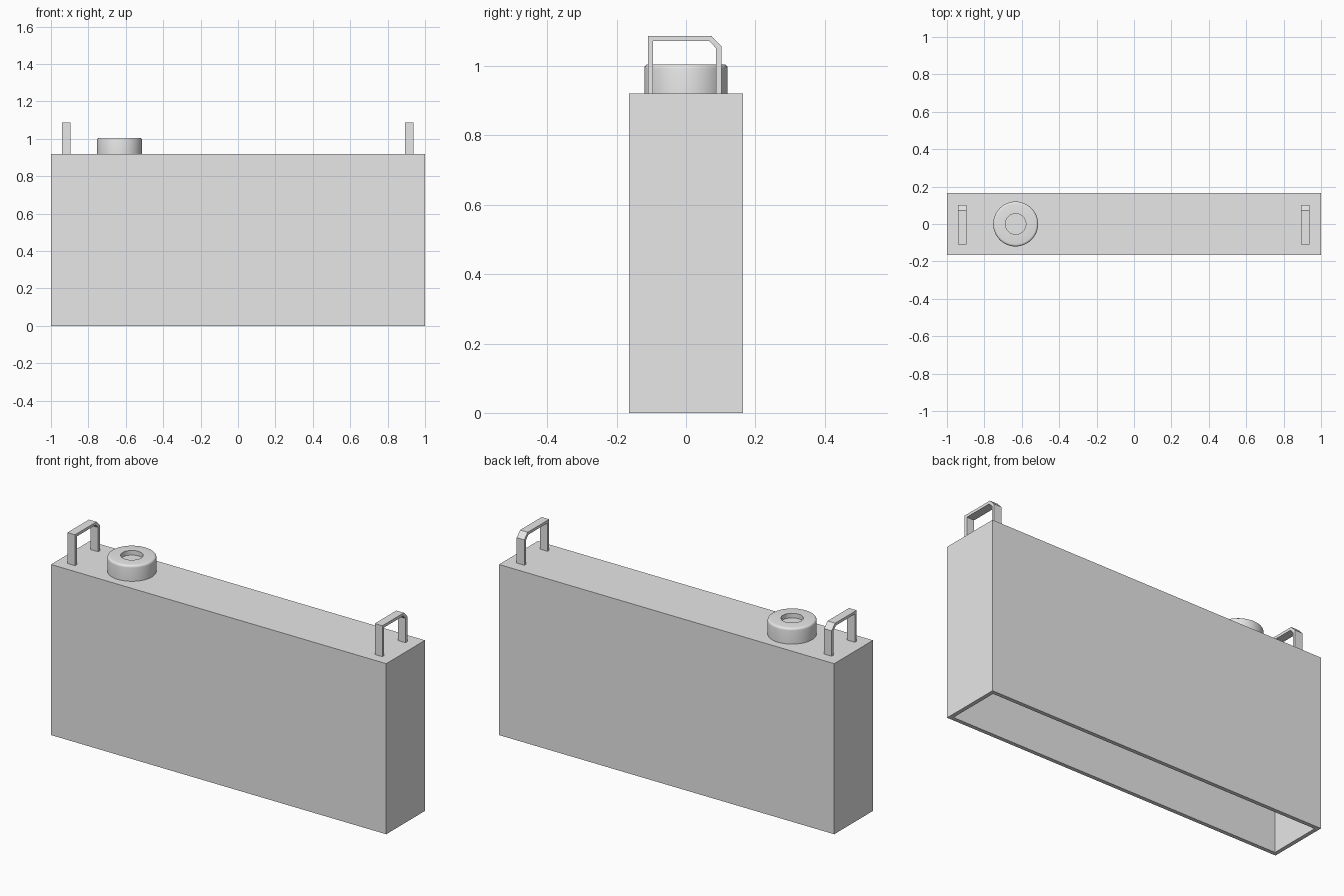
import bpy, bmesh, math
from mathutils import Vector

cube = bpy.data.objects.get("Cube")
if cube:
    bpy.data.objects.remove(cube, do_unlink=True)

grey = bpy.data.materials.new("light_grey")
grey.use_nodes = True
grey.diffuse_color = (0.8, 0.8, 0.8, 1)
grey.node_tree.nodes["Principled BSDF"].inputs["Base Color"].default_value = (0.8, 0.8, 0.8, 1)

BODY_TOP = 0.92
HALF_DEPTH = 0.165
WALL = 0.03


def add_object(name, bm):
    bmesh.ops.recalc_face_normals(bm, faces=bm.faces)
    mesh = bpy.data.meshes.new(name)
    bm.to_mesh(mesh)
    bm.free()
    mesh.materials.append(grey)
    obj = bpy.data.objects.new(name, mesh)
    bpy.context.collection.objects.link(obj)
    return obj


# Hollow body, open at the bottom: inset the underside and push it up inside
bm = bmesh.new()
bmesh.ops.create_cube(bm, size=1)
for v in bm.verts:
    v.co = Vector((v.co.x * 2, v.co.y * 2 * HALF_DEPTH, (v.co.z + 0.5) * BODY_TOP))
bm.normal_update()
underside = min(bm.faces, key=lambda f: f.calc_center_median().z)
bmesh.ops.inset_region(bm, faces=[underside], thickness=WALL)
ceiling = bmesh.ops.extrude_face_region(bm, geom=[underside])
for v in ceiling["geom"]:
    if isinstance(v, bmesh.types.BMVert):
        v.co.z = BODY_TOP - WALL
if underside.is_valid:
    bmesh.ops.delete(bm, geom=[underside], context="FACES")
add_object("tank_body", bm)

# Round cap with a softened rim and a shallow recess, spun from a profile
R, RIM, HOLE, TOP, FLOOR = 0.12, 0.012, 0.055, 1.005, 0.98
profile = [(R, BODY_TOP)]
for i in range(5):
    a = math.radians(22.5 * i)
    profile.append((R - RIM + RIM * math.cos(a), TOP - RIM + RIM * math.sin(a)))
profile += [(HOLE, TOP), (HOLE, FLOOR), (0, FLOOR)]
bm = bmesh.new()
points = [bm.verts.new((r, 0, z)) for r, z in profile]
edges = [bm.edges.new(pair) for pair in zip(points, points[1:])]
bmesh.ops.spin(bm, geom=points + edges, cent=(0, 0, 0), axis=(0, 0, 1),
               angle=math.tau, steps=48, use_duplicate=False)
bmesh.ops.remove_doubles(bm, verts=bm.verts, dist=0.0001)
cap = add_object("filler_cap", bm)
cap.location.x = -0.633
bpy.ops.object.select_all(action="DESELECT")
cap.select_set(True)
bpy.context.view_layer.objects.active = cap
bpy.ops.object.shade_smooth_by_angle(angle=math.radians(35))

# Flat strap handles with one chamfered corner at the back
outer = [(-0.11, BODY_TOP), (-0.11, 1.087), (0.073, 1.087), (0.102, 1.057), (0.102, BODY_TOP)]
inner = [(-0.095, BODY_TOP), (-0.095, 1.072), (0.067, 1.072), (0.087, 1.051), (0.087, BODY_TOP)]


def add_handle(name, x, width=0.045):
    bm = bmesh.new()
    out = [bm.verts.new((x - width / 2, y, z)) for y, z in outer]
    inn = [bm.verts.new((x - width / 2, y, z)) for y, z in inner]
    for i in range(len(out) - 1):
        bm.faces.new((out[i], out[i + 1], inn[i + 1], inn[i]))
    strap = bmesh.ops.extrude_face_region(bm, geom=bm.faces[:], use_keep_orig=True)
    moved = [g for g in strap["geom"] if isinstance(g, bmesh.types.BMVert)]
    bmesh.ops.translate(bm, verts=moved, vec=(width, 0, 0))
    add_object(name, bm)


add_handle("right_handle", -0.918)
add_handle("left_handle", 0.916)
